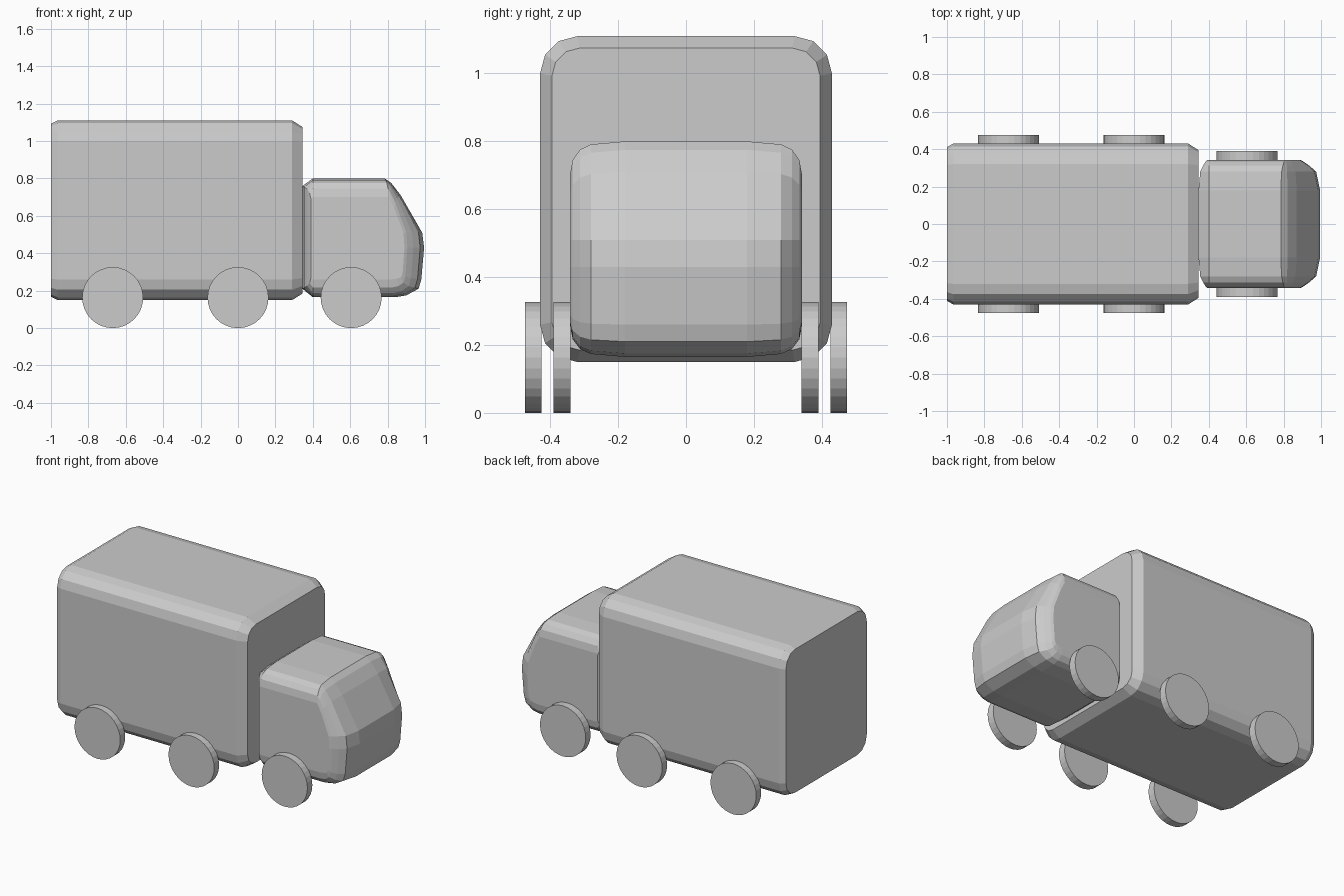
import bpy
import bmesh
from math import cos, sin, pi, radians
from mathutils import Matrix

cube = bpy.data.objects.get("Cube")
if cube:
    bpy.data.objects.remove(cube)

# Single body colour
grey = bpy.data.materials.new("plain_grey")
grey.use_nodes = True
COLOUR = (0.6, 0.6, 0.6, 1)
grey.diffuse_color = COLOUR
grey.node_tree.nodes["Principled BSDF"].inputs["Base Color"].default_value = COLOUR


def finish(name, bm):
    bmesh.ops.recalc_face_normals(bm, faces=bm.faces)
    mesh = bpy.data.meshes.new(name)
    bm.to_mesh(mesh)
    bm.free()
    mesh.materials.append(grey)
    obj = bpy.data.objects.new(name, mesh)
    bpy.context.collection.objects.link(obj)
    return obj


def loft(name, rings):
    """Skin equal-length rings and cap both ends."""
    bm = bmesh.new()
    loops = [[bm.verts.new(p) for p in ring] for ring in rings]
    for a, b in zip(loops, loops[1:]):
        for i in range(len(a)):
            j = (i + 1) % len(a)
            bm.faces.new((a[i], a[j], b[j], b[i]))
    bm.faces.new(loops[0])
    bm.faces.new(loops[-1])
    return finish(name, bm)


def rounded_ring(x, inset):
    """Rounded rectangle across the cargo box, with three-step corners."""
    radius = 0.11 - inset * 0.8
    y, z = 0.43 - inset - radius, 0.48 - inset - radius
    ring = []
    for corner, (sy, sz) in enumerate(((1, 1), (-1, 1), (-1, -1), (1, -1))):
        for step in range(4):
            a = (corner + step / 3) * pi / 2
            ring.append((x, sy * y + radius * cos(a), 0.63 + sz * z + radius * sin(a)))
    return ring


# Cargo box
loft("cargo_box", [rounded_ring(x, inset) for x, inset in
                   ((-1, 0.018), (-0.965, 0), (0.29, 0), (0.345, 0.035))])

# Cab: side profile at the middle, blended to a smaller one at the flanks
middle = [(0.345, 0.21), (0.345, 0.76), (0.40, 0.80), (0.785, 0.80), (0.82, 0.775),
          (0.87, 0.71), (0.985, 0.51), (0.995, 0.43), (0.98, 0.26), (0.965, 0.21),
          (0.90, 0.175), (0.84, 0.165), (0.40, 0.165)]
flank = [(0.39, 0.27), (0.39, 0.69), (0.40, 0.70), (0.805, 0.70), (0.815, 0.68),
         (0.835, 0.64), (0.885, 0.51), (0.89, 0.43), (0.88, 0.29), (0.87, 0.27),
         (0.85, 0.265), (0.82, 0.26), (0.40, 0.26)]


def cab_ring(y, tx, tz):
    return [(f[0] + (m[0] - f[0]) * tx, y, f[1] + (m[1] - f[1]) * tz)
            for m, f in zip(middle, flank)]


# Distance from centre, blend in length, blend in height
steps = [(0.342, 0, 0), (0.334, 0.15, 0.45), (0.312, 0.45, 0.76),
         (0.28, 0.8, 0.91), (0.18, 1, 1)]
loft("cab", [cab_ring(-y, tx, tz) for y, tx, tz in steps]
     + [cab_ring(y, tx, tz) for y, tx, tz in reversed(steps)])

# Wheels: plain discs against the body sides
RADIUS = 0.163
for axle, x, y in (("rear", -0.67, 0.45), ("middle", 0, 0.45), ("front", 0.605, 0.365)):
    for side, sign in (("left", 1), ("right", -1)):
        bm = bmesh.new()
        place = Matrix.Translation((x, sign * y, RADIUS)) @ Matrix.Rotation(radians(90), 4, "X")
        bmesh.ops.create_cone(bm, cap_ends=True, segments=32, radius1=RADIUS,
                              radius2=RADIUS, depth=0.05, matrix=place)
        finish(f"{axle}_wheel_{side}", bm)
